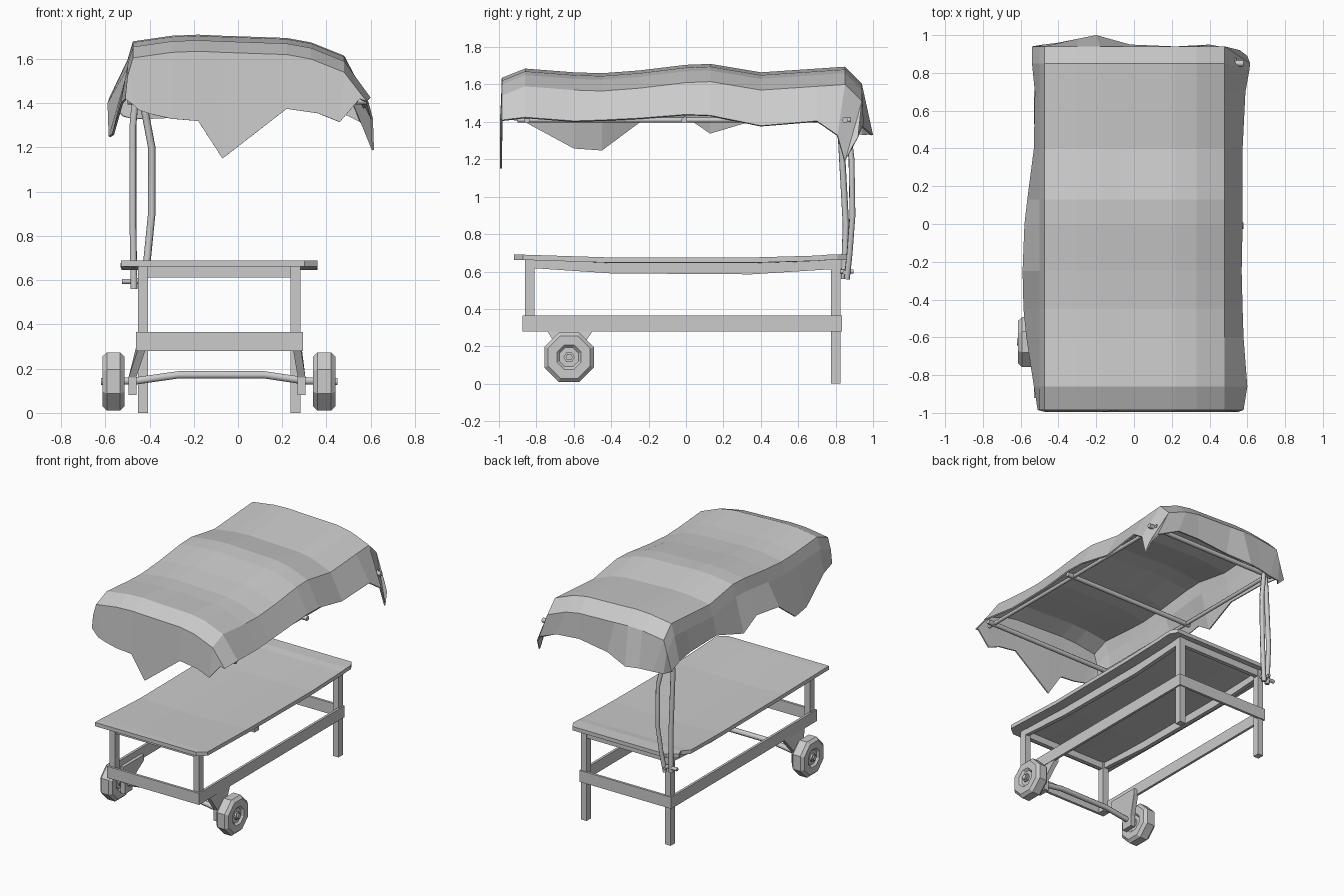
import bpy
import bmesh
import math
from mathutils import Vector, Matrix

cube = bpy.data.objects.get("Cube")
if cube:
    bpy.data.objects.remove(cube, do_unlink=True)

grey = bpy.data.materials.new("plain grey")
grey.use_nodes = True
colour = (0.6, 0.6, 0.6, 1)
grey.diffuse_color = colour
for node in grey.node_tree.nodes:
    if node.type == 'BSDF_PRINCIPLED':
        node.inputs["Base Color"].default_value = colour


def link(name, data):
    obj = bpy.data.objects.new(name, data)
    bpy.context.collection.objects.link(obj)
    data.materials.append(grey)
    return obj


def mesh_object(name, bm):
    bmesh.ops.recalc_face_normals(bm, faces=bm.faces)
    mesh = bpy.data.meshes.new(name)
    bm.to_mesh(mesh)
    bm.free()
    return link(name, mesh)


def box(name, low, high):
    low, high = Vector(low), Vector(high)
    bm = bmesh.new()
    bmesh.ops.create_cube(bm, size=1)
    bmesh.ops.scale(bm, vec=high - low, verts=bm.verts)
    bmesh.ops.translate(bm, vec=(low + high) / 2, verts=bm.verts)
    return mesh_object(name, bm)


def rod(name, points, radius):
    """Six-sided bar along a path."""
    curve = bpy.data.curves.new(name, 'CURVE')
    curve.dimensions = '3D'
    curve.bevel_depth = radius
    curve.bevel_resolution = 1
    curve.use_fill_caps = True
    spline = curve.splines.new('POLY')
    spline.points.add(len(points) - 1)
    for target, p in zip(spline.points, points):
        target.co = (*p, 1)
    return link(name, curve)


def sheet(name, rows, thickness):
    """Thick skin over a grid of points."""
    bm = bmesh.new()
    grid = [[bm.verts.new(p) for p in row] for row in rows]
    for a, b in zip(grid, grid[1:]):
        for i in range(len(a) - 1):
            bm.faces.new((a[i], a[i + 1], b[i + 1], b[i]))
    obj = mesh_object(name, bm)
    if obj.data.polygons[len(obj.data.polygons) // 2].normal.z < 0:
        obj.data.flip_normals()
    solid = obj.modifiers.new("thickness", 'SOLIDIFY')
    solid.thickness = thickness
    solid.offset = -1
    return obj


def prism(name, outline, offset):
    """Extrude a flat outline along an offset."""
    bm = bmesh.new()
    face = bm.faces.new([bm.verts.new(p) for p in outline])
    new = bmesh.ops.extrude_face_region(bm, geom=[face])["geom"]
    bmesh.ops.translate(bm, vec=offset, verts=[v for v in new if isinstance(v, bmesh.types.BMVert)])
    return mesh_object(name, bm)


# Draped canopy: crown stations surrounded by a ragged hem
columns = [(-.5, 1.58), (-.475, 1.665), (-.3, 1.69), (-.18, 1.695),
           (-.07, 1.69), (.22, 1.68), (.33, 1.66), (.48, 1.6)]
stations = [(-.985, -.06), (-.86, -.01), (-.6, -.03), (-.45, -.035), (-.25, -.02), (0, .01),
            (.13, .015), (.4, -.03), (.7, -.01), (.85, 0), (.94, -.09)]
left_hem = [(-.51, 1.42), (-.53, 1.4), (-.57, 1.26), (-.585, 1.25), (-.59, 1.4), (-.58, 1.43),
            (-.565, 1.34), (-.53, 1.42), (-.525, 1.41), (-.54, 1.4), (-.54, 1.36)]
right_hem = [(.58, 1.41), (.6, 1.425), (.58, 1.405), (.575, 1.41), (.57, 1.42), (.575, 1.44),
             (.575, 1.435), (.575, 1.38), (.59, 1.405), (.61, 1.33), (.615, 1.19)]
front_hem = [(-.47, 1.39), (-.45, 1.37), (-.39, 1.35), (-.3, 1.33), (-.18, 1.32),
             (-.07, 1.15), (.22, 1.375), (.36, 1.355), (.46, 1.315), (.55, 1.42)]
back_hem = [(-.52, .9, 1.34), (-.48, .95, 1.33), (-.4, .96, 1.33), (-.3, .98, 1.335), (-.2, 1, 1.33),
            (-.02, .95, 1.37), (.22, .94, 1.4), (.4, .95, 1.39), (.56, .92, 1.32), (.6, .89, 1.27)]
rows = [[(x, -.995, z) for x, z in front_hem]]
for (y, dz), (lx, lz), (rx, rz) in zip(stations, left_hem, right_hem):
    row = [(x, y, z + dz) for x, z in columns]
    rim = .85 if y > .9 else .81 if y > .8 else y
    rows.append([(lx, y, lz), *row, (rx, rim, rz)])
rows.append(back_hem)
sheet("canopy", rows, .01)

# Frame under the canopy
for side, x in (("left", .53), ("right", -.47)):
    rod(f"canopy_{side}_rail", [(x, -.9, 1.41), (x, .88, 1.41)], .014)
for place, y in (("front", -.85), ("middle", -.01), ("back", .85)):
    rod(f"canopy_{place}_bar", [(-.5, y, 1.41), (.58, y, 1.41)], .017)

# Crooked canopy posts with clamp bolts
rod("outer_post", [(-.47, .845, .56), (-.475, .855, .85), (-.475, .83, 1.3), (-.465, .83, 1.41)], .017)
rod("inner_post", [(-.43, .86, .56), (-.41, .875, .7), (-.39, .89, .9),
                   (-.39, .885, 1.2), (-.43, .86, 1.41)], .017)
rod("clamp_bolt", [(-.525, .85, .595), (-.41, .85, .595)], .013)
rod("clamp_pin", [(-.45, .8, .6), (-.45, .895, .6)], .011)

# Sagging table top with chipped corners
top_rows = []
for y, left, right, sag in [(-.92, -.53, .3, 0), (-.87, -.53, .36, 0), (-.4, -.52, .355, .015),
                            (.35, -.525, .36, .015), (.7, -.53, .36, .005),
                            (.76, -.49, .36, 0), (.81, -.51, .36, 0), (.86, -.44, .33, 0)]:
    spread = right - left
    top_rows.append([(left + spread * t, y, .69 - sag - dip)
                     for t, dip in ((0, 0), (.35, sag * .6), (.7, sag * .4), (1, 0))])
sheet("table_top", top_rows, .028)

# Bowed side aprons and straight end aprons
for side, x in (("left", .25), ("right", -.45)):
    outline = [(x, -.85, .665), (x, -.85, .62), (x, -.4, .59), (x, .35, .585),
               (x, .82, .615), (x, .82, .665), (x, .35, .65), (x, -.4, .65)]
    prism(f"{side}_apron", outline, (.03, 0, 0))
for place, y in (("front", -.85), ("back", .79)):
    box(f"{place}_apron", (-.43, y, .612), (.26, y + .03, .665))

# Legs and lower boards
for side, x in (("left", .238), ("right", -.452)):
    box(f"{side}_front_leg", (x, -.86, .28), (x + .045, -.81, .665))
    box(f"{side}_back_leg", (x, .775, 0), (x + .045, .825, .665))
for side, x in (("left", .275), ("right", -.462)):
    box(f"{side}_lower_board", (x, -.87, .28), (x + .018, .825, .365))
for place, y in (("front", -.875), ("back", .815)):
    box(f"{place}_lower_board", (-.462, y, .28), (.293, y + .018, .365))

# Axle and its splayed brackets
rod("axle", [(-.62, -.625, .142), (-.46, -.625, .145), (-.27, -.625, .172), (.12, -.625, .172),
             (.3, -.625, .145), (.45, -.625, .142)], .019)
for side, x, lean in (("left", .25, .02), ("right", -.455, -.04)):
    foot = x + lean
    outline = [(x, -.74, .32), (x, -.5, .32), (x, -.5, .28), (foot, -.58, .16),
               (foot, -.58, .08), (foot, -.67, .08), (foot, -.67, .16), (x, -.74, .28)]
    prism(f"{side}_axle_bracket", outline, (.035, 0, 0))

# Eight-sided wheels turned from a profile, with hub nuts
profile = [(-.035, 0), (-.035, .055), (-.05, .07), (-.05, .122), (-.03, .143),
           (.03, .143), (.05, .122), (.05, .07), (.035, .055), (.035, 0)]
for side, x in (("left", .39), ("right", -.563)):
    bm = bmesh.new()
    verts = [bm.verts.new((px, 0, r)) for px, r in profile]
    edges = [bm.edges.new(pair) for pair in zip(verts, verts[1:])]
    bmesh.ops.spin(bm, geom=verts + edges, cent=(0, 0, 0), axis=(1, 0, 0),
                   angle=math.tau, steps=8)
    bmesh.ops.remove_doubles(bm, verts=bm.verts, dist=.0005)
    bmesh.ops.rotate(bm, cent=(0, 0, 0), matrix=Matrix.Rotation(math.pi / 8, 3, 'X'), verts=bm.verts)
    bmesh.ops.translate(bm, vec=(x, -.625, .142), verts=bm.verts)
    mesh_object(f"{side}_wheel", bm)
    rod(f"{side}_hub_nut", [(x - .048, -.625, .142), (x + .048, -.625, .142)], .03)
